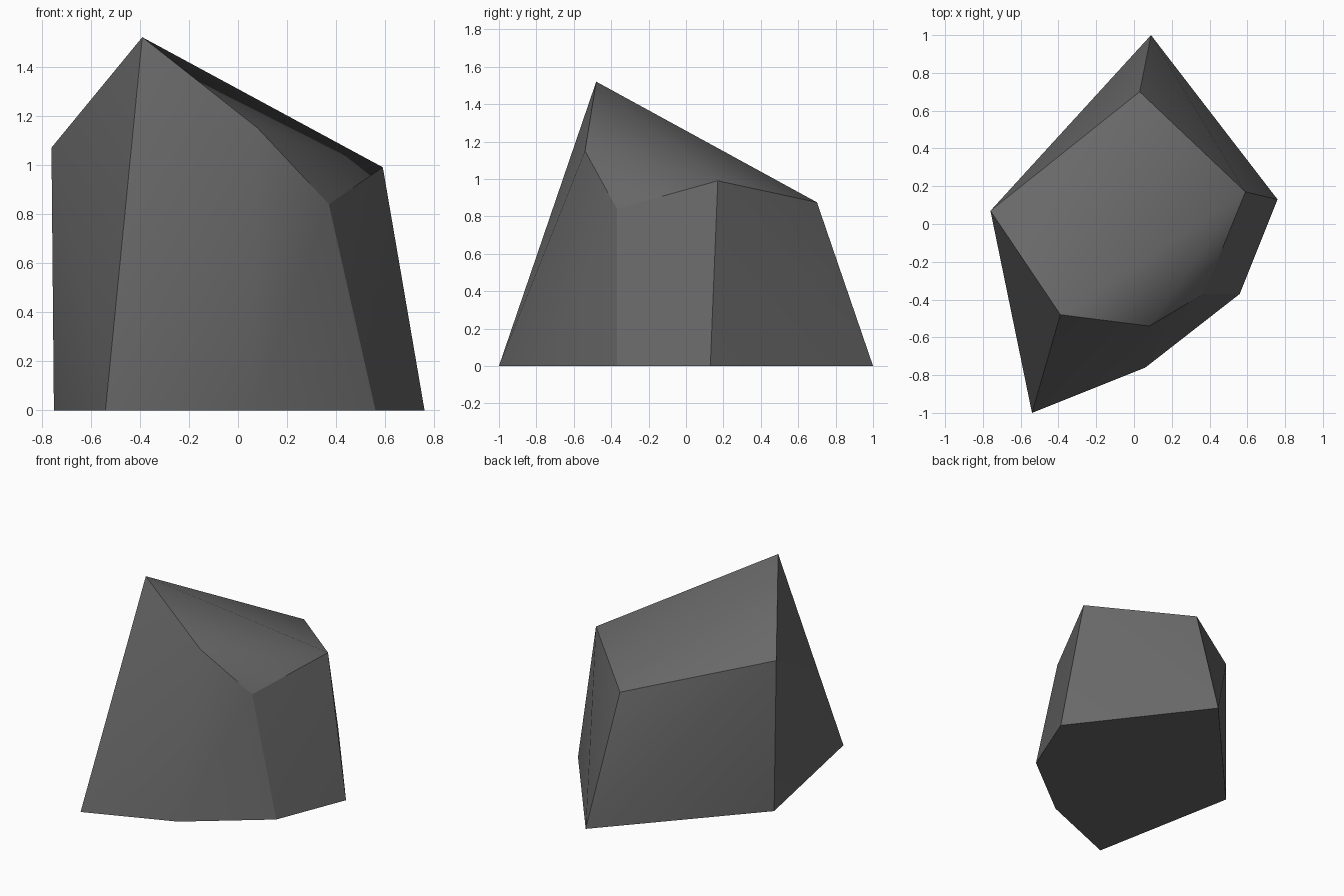
import bpy, bmesh

if "Cube" in bpy.data.objects:
    bpy.data.objects.remove(bpy.data.objects["Cube"])

# Six-sided boulder: an irregular base ring and a slanted top ring
base = [(-0.75, 0.08, 0), (-0.54, -1, 0), (0.06, -0.76, 0),
        (0.56, -0.37, 0), (0.76, 0.13, 0), (0.09, 1, 0)]
top = [(-0.76, 0.07, 1.07), (-0.39, -0.48, 1.52), (0.08, -0.54, 1.15),
       (0.37, -0.37, 0.84), (0.59, 0.17, 0.99), (0.03, 0.70, 0.875)]
SOFT_CORNER = 2          # the only upright edge without a crease

bm = bmesh.new()
place = {}
for ring, points in enumerate((base, top)):
    for i, p in enumerate(points):
        place[bm.verts.new(p)] = (ring, i)
bmesh.ops.convex_hull(bm, input=list(bm.verts))
bmesh.ops.recalc_face_normals(bm, faces=list(bm.faces))

# Smooth inside each facet, sharp along rims and corners
for f in bm.faces:
    f.smooth = True
for e in bm.edges:
    (r0, i0), (r1, i1) = (place[v] for v in e.verts)
    rim = r0 == r1 and (i0 - i1) % 6 in (1, 5)
    corner = r0 != r1 and i0 == i1 and i0 != SOFT_CORNER
    e.smooth = not (rim or corner)

mesh = bpy.data.meshes.new("rock")
bm.to_mesh(mesh)
bm.free()
rock = bpy.data.objects.new("rock", mesh)
bpy.context.collection.objects.link(rock)

# Dark grey stone
stone = bpy.data.materials.new("dark grey stone")
stone.diffuse_color = (0.14, 0.14, 0.14, 1)
stone.use_nodes = True
stone.node_tree.nodes["Principled BSDF"].inputs["Base Color"].default_value = stone.diffuse_color
mesh.materials.append(stone)
